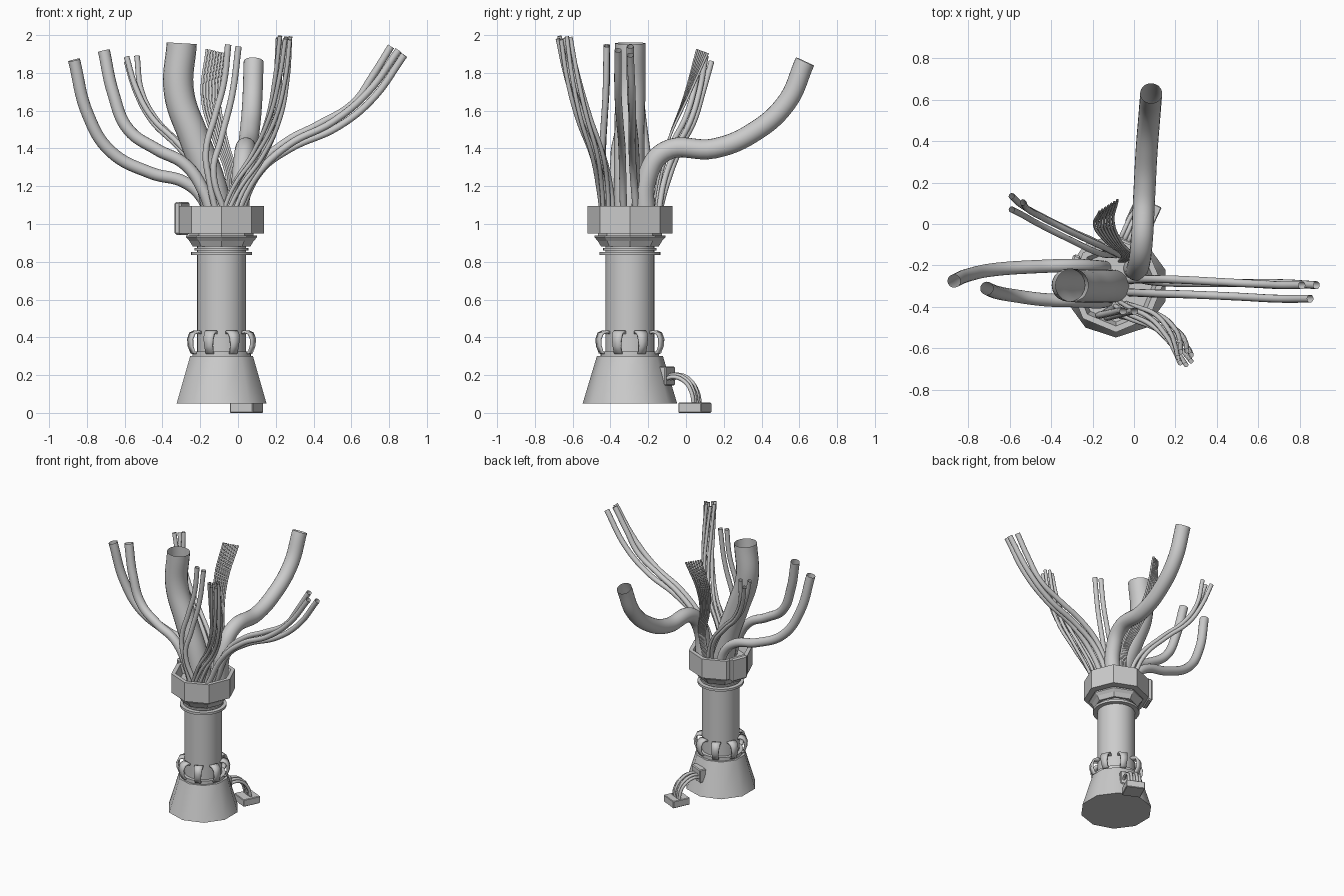
import bpy, bmesh
from math import sin, cos, pi, radians
from mathutils import Vector

if "Cube" in bpy.data.objects:
    bpy.data.objects.remove(bpy.data.objects["Cube"])

CX, CY = -0.087, -0.297          # axis of the column


def finish(ob, smooth=None):
    if smooth:
        bpy.ops.object.select_all(action='DESELECT')
        ob.select_set(True)
        bpy.context.view_layer.objects.active = ob
        bpy.ops.object.shade_smooth_by_angle(angle=radians(smooth))
    return ob


def mesh_object(name, bm):
    me = bpy.data.meshes.new(name)
    bm.to_mesh(me)
    bm.free()
    ob = bpy.data.objects.new(name, me)
    bpy.context.collection.objects.link(ob)
    return ob


def lathe(name, profile, sides, smooth=None):
    """Revolve (radius, z) points around the column axis, a corner facing front."""
    bm = bmesh.new()
    rings = []
    for r, z in profile:
        if r == 0:
            rings.append([bm.verts.new((CX, CY, z))] * sides)
        else:
            rings.append([bm.verts.new((CX + r * cos(2 * pi * i / sides - pi / 2),
                                        CY + r * sin(2 * pi * i / sides - pi / 2), z))
                          for i in range(sides)])
    for a, b in zip(rings, rings[1:]):
        for i in range(sides):
            j = (i + 1) % sides
            bm.faces.new(list(dict.fromkeys((a[i], a[j], b[j], b[i]))))
    return finish(mesh_object(name, bm), smooth)


def box(name, loc, size, turn, bevel):
    bm = bmesh.new()
    bmesh.ops.create_cube(bm, size=1)
    bmesh.ops.scale(bm, vec=size, verts=bm.verts)
    ob = mesh_object(name, bm)
    ob.location = loc
    ob.rotation_euler.z = radians(turn)
    mod = ob.modifiers.new("edge", 'BEVEL')
    mod.width, mod.segments = bevel, 1
    return ob


def tube(name, points, r, sides=4):
    """Open-ended round tube through the points."""
    cu = bpy.data.curves.new(name, 'CURVE')
    cu.dimensions = '3D'
    cu.bevel_depth, cu.bevel_resolution, cu.resolution_u = r, sides, 8
    sp = cu.splines.new('BEZIER')
    sp.bezier_points.add(len(points) - 1)
    for bp, p in zip(sp.bezier_points, points):
        bp.co = p
        bp.handle_left_type = bp.handle_right_type = 'AUTO'
    tmp = bpy.data.objects.new(name + "_guide", cu)
    bpy.context.collection.objects.link(tmp)
    bpy.context.view_layer.update()
    me = bpy.data.meshes.new_from_object(tmp.evaluated_get(bpy.context.evaluated_depsgraph_get()))
    bpy.data.objects.remove(tmp)
    ob = bpy.data.objects.new(name, me)
    bpy.context.collection.objects.link(ob)
    return finish(ob, 50)


def bundle(name, points, r, count, spread, twist):
    """Cables twisting loosely around one guide path."""
    n = len(points) - 1
    for k in range(count):
        path = []
        for i, p in enumerate(points):
            a = 2 * pi * k / count + twist * i / n
            path.append(Vector(p) + spread * Vector((cos(a), sin(a), 0.3 * sin(2 * a))))
        tube(f"{name}_{k + 1}", path, r, 2)


# flared foot and column
lathe("foot", [(0, .05), (.25, .05), (.175, .30), (0, .30)], 10, 40)
lathe("foot_rim", [(0, .295), (.155, .295), (.155, .325), (0, .325)], 32, 40)
lathe("column", [(.13, .30), (.13, .90)], 32, 40)
lathe("lower_ring", [(0, .835), (.162, .835), (.162, .852), (0, .852)], 32, 40)
lathe("upper_ring", [(0, .86), (.142, .86), (.142, .872), (0, .872)], 32, 40)

# octagonal collar, hollow on top
lathe("collar_flange", [(0, .88), (.152, .88), (.17, .91), (.188, .93), (.188, .94), (0, .94)], 8)
lathe("collar_neck", [(.17, .935), (.17, .955)], 8)
lathe("collar", [(0, .95), (.225, .95), (.225, 1.095), (.195, 1.095), (.175, 1.03), (0, 1.03)], 8)
pa = radians(157.5)
box("collar_panel", (CX + .226 * cos(pa), CY + .226 * sin(pa), 1.03),
    (.04, .13, .175), 157.5, .01)

# eight clamps around the bottom of the column
clamp = [(.14, .315, .02), (.165, .32, .021), (.178, .355, .023), (.18, .39, .026),
         (.168, .42, .029), (.145, .43, .03), (.125, .425, .03)]
for k in range(8):
    bm = bmesh.new()
    rows = [[bm.verts.new((r, s * w, z)) for s in (-1, 1)] for r, z, w in clamp]
    for a, b in zip(rows, rows[1:]):
        bm.faces.new((a[0], a[1], b[1], b[0]))
    ob = mesh_object(f"clamp_{k + 1}", bm)
    ob.location = (CX, CY, 0)
    ob.rotation_euler.z = pi / 8 + k * pi / 4
    sol = ob.modifiers.new("thickness", 'SOLIDIFY')
    sol.thickness, sol.offset = .014, 0
    finish(ob, 40)

# plug on the floor with its leads from the foot
box("plug", (.045, .047, .027), (.133, .133, .054), -25, .004)
box("lead_socket", (-.035, -.105, .195), (.12, .05, .10), -25, .006)
for k in range(5):
    o = Vector((cos(radians(-25)), sin(radians(-25)), 0)) * (k - 2) * .02
    pts = [(-.04, -.11, .17), (-.015, -.055, .19), (.015, .01, .165), (.036, .045, .11), (.042, .058, .04)]
    lift = .012 * (k % 2)
    tube(f"lead_{k + 1}", [Vector(p) + o + Vector((0, 0, lift)) for p in pts], .011, 2)

# thick hoses
tube("main_hose", [(-.1, -.3, 1.0), (-.14, -.3, 1.2), (-.23, -.3, 1.45),
                   (-.313, -.295, 1.7), (-.298, -.295, 1.957)], .08, 8)
tube("rear_hose", [(0, -.215, 1.0), (.02, -.205, 1.25), (.035, -.11, 1.385), (.05, .15, 1.40),
                   (.06, .34, 1.475), (.075, .53, 1.64), (.083, .63, 1.86)], .053, 8)
tube("left_hose_outer", [(-.14, -.21, 1.02), (-.19, -.205, 1.14), (-.28, -.2, 1.22), (-.46, -.205, 1.27),
                         (-.675, -.22, 1.385), (-.795, -.245, 1.58), (-.868, -.275, 1.868)], .032, 6)
tube("left_hose_inner", [(-.13, -.37, 1.02), (-.18, -.375, 1.17), (-.28, -.37, 1.315), (-.43, -.365, 1.395),
                         (-.58, -.345, 1.5), (-.66, -.33, 1.69), (-.71, -.31, 1.917)], .032, 6)

# cables reaching right
tube("right_cable_1", [(-.02, -.27, 1.03), (.1, -.265, 1.3), (.25, -.27, 1.435), (.43, -.28, 1.53),
                       (.61, -.29, 1.64), (.71, -.295, 1.78), (.81, -.295, 1.94)], .019)
tube("right_cable_2", [(0, -.26, 1.03), (.12, -.28, 1.28), (.27, -.285, 1.395), (.53, -.285, 1.515),
                       (.71, -.285, 1.66), (.88, -.295, 1.895)], .019)
tube("right_cable_3", [(-.02, -.33, 1.03), (.1, -.335, 1.26), (.27, -.34, 1.42), (.5, -.35, 1.54),
                       (.69, -.36, 1.7), (.85, -.36, 1.92)], .019)

# cables leaning back left
left_ends = [(-.59, .135, 1.86), (-.59, .07, 1.885), (-.535, .105, 1.89)]
for k, e in enumerate(left_ends):
    o = Vector(((k == 2) * .03, (k == 0) * .02 - (k == 1) * .025, (k == 1) * .02))
    mid = [(-.17, -.115, 1.23), (-.32, -.045, 1.41), (-.46, .025, 1.55), (-.54, .07, 1.7)]
    tube(f"back_left_cable_{k + 1}",
         [(-.11 + .02 * k, -.15, 1.03)] + [Vector(m) + o for m in mid] + [e], .015, 3)

# fan of thin wires at the back
for k in range(7):
    t = k / 6
    tube(f"thin_wire_{k + 1}",
         [(-.07 + .04 * t, -.18, 1.03), (-.06 + .05 * t, -.145, 1.25), (-.13 + .07 * t, -.09, 1.45),
          (-.19 + .09 * t, -.01 + .02 * t, 1.67), (-.165 + .085 * t, .06 + .055 * t, 1.925 - .02 * t)],
         .007, 2)

# pair of cables at the front
tube("front_cable_1", [(-.11, -.41, 1.03), (-.15, -.435, 1.22), (-.17, -.44, 1.38), (-.12, -.43, 1.58),
                       (-.075, -.42, 1.75), (-.052, -.42, 1.95)], .017)
tube("front_cable_2", [(-.06, -.42, 1.03), (-.13, -.45, 1.28), (-.09, -.44, 1.45), (-.03, -.425, 1.69),
                       (.003, -.42, 1.94)], .017)

# twisted bundle leaning front right
bundle("front_right_cable", [(-.06, -.41, 1.03), (.0, -.43, 1.19), (.11, -.47, 1.37), (.19, -.54, 1.56),
                             (.228, -.60, 1.77), (.245, -.645, 1.985)], .012, 7, .034, 2.2)
